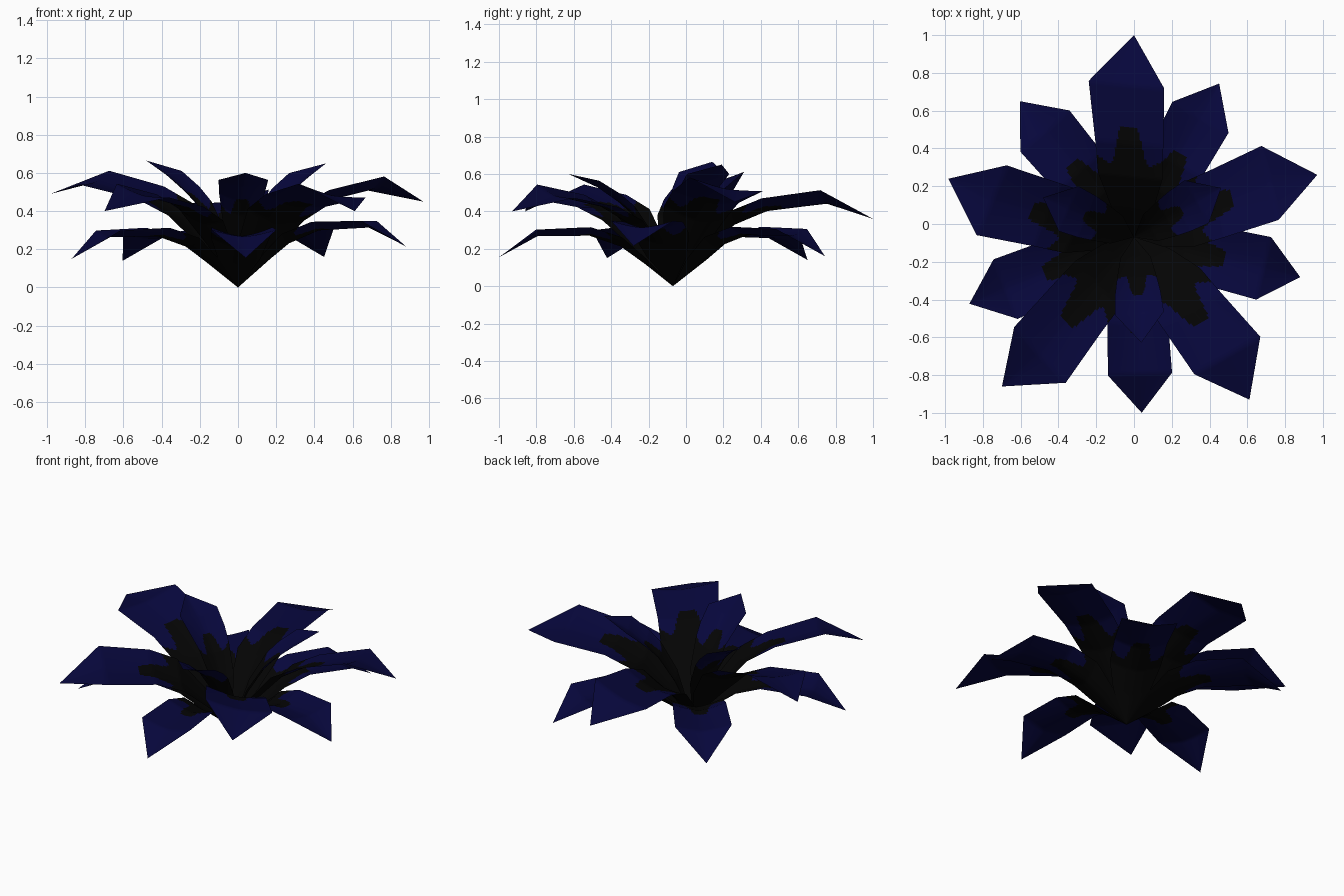
import bpy, bmesh
from math import radians, sin, cos, exp
from mathutils import Vector

cube = bpy.data.objects.get("Cube")
if cube:
    bpy.data.objects.remove(cube)


def material(name, rgb):
    m = bpy.data.materials.new(name)
    m.use_nodes = True
    m.diffuse_color = (*rgb, 1)
    m.node_tree.nodes["Principled BSDF"].inputs["Base Color"].default_value = (*rgb, 1)
    return m


BLUE = material("midnight_blue", (0.002, 0.002, 0.044))
BLACK = material("near_black", (0.0012, 0.0012, 0.0012))
HEART = Vector((0, -0.07, 0))    # point where all petals meet
ROWS, COLS = 14, 32              # fineness of the painted throat edge


def throat(u):
    """How far the dark patch reaches along the petal: a long middle lobe, two short side lobes."""
    return 0.35 + 0.2 * exp(-(u / 0.42) ** 4) + 0.05 * u ** 4


def petal(name, stations, angle, length, lift, roll, skew):
    """Stations: fraction of length, half width, height, edge rise, sideways sway."""
    a = radians(angle)
    out, left = Vector((cos(a), sin(a), 0)), Vector((-sin(a), cos(a), 0))
    rings = [stations[0]]
    for p, q in zip(stations, stations[1:]):
        for k in range(1, ROWS + 1):
            rings.append([i + (j - i) * k / ROWS for i, j in zip(p, q)])
    bm = bmesh.new()
    grid = []
    for f, width, height, rise, sway in rings:
        row = []
        for c in range(COLS + 1):
            u = 2 * c / COLS - 1
            z = height + lift * f + rise * abs(u) ** 1.5 - roll * u * width
            co = HEART + out * (f * length + skew * u * width)
            row.append(bm.verts.new(co + left * (u * width + sway) + Vector((0, 0, z))))
        grid.append(row)
    for r in range(len(rings) - 1):
        f = (rings[r][0] + rings[r + 1][0]) / 2
        for c in range(COLS):
            u = (2 * c + 1) / COLS - 1
            face = bm.faces.new((grid[r][c], grid[r + 1][c], grid[r + 1][c + 1], grid[r][c + 1]))
            face.material_index = 1 if f < throat(u) else 0
            face.smooth = True
    bmesh.ops.remove_doubles(bm, verts=bm.verts, dist=0.0001)
    bmesh.ops.recalc_face_normals(bm, faces=bm.faces)
    if sum(f.normal.z for f in bm.faces) < 0:
        bmesh.ops.reverse_faces(bm, faces=bm.faces)
    me = bpy.data.meshes.new(name)
    bm.to_mesh(me)
    bm.free()
    me.materials.append(BLUE)
    me.materials.append(BLACK)
    bpy.context.collection.objects.link(bpy.data.objects.new(name, me))


def tier(name, stations, roll, skew, petals):
    for n, (angle, length, tip) in enumerate(petals, 1):
        petal(f"{name}_petal_{n}", stations, angle, length, tip - stations[-1][2], roll, skew)


# Lower ring: drooping narrow petals whose bases close into a bowl
tier("lower", [(0, 0, 0, 0, 0), (0.16, 0.11, 0.12, 0.03, 0), (0.3, 0.155, 0.215, 0.05, 0),
               (0.48, 0.16, 0.275, 0.045, 0), (0.78, 0.17, 0.275, 0.035, 0), (1, 0, 0.165, 0, 0)], 0, 0,
     [(61, 0.93, 0.16), (130, 0.94, 0.14), (202, 0.94, 0.15), (272.5, 0.93, 0.155), (346.5, 0.905, 0.215)])

# Middle ring: large petals, each rolled and swept to one side
tier("middle", [(0, 0, 0, 0, 0), (0.14, 0.11, 0.18, 0.03, 0.01), (0.3, 0.17, 0.345, 0.04, 0.02),
                (0.46, 0.18, 0.43, 0.03, 0.025), (0.755, 0.2, 0.49, 0.025, 0.04), (1, 0, 0.41, 0, 0)], 0.18, 0.1,
     [(90, 1.07, 0.36), (162.5, 1.03, 0.49), (228.5, 1.055, 0.4), (305.4, 1.055, 0.4), (18.8, 1.025, 0.45)])

# Inner ring: three short upright cupped petals
tier("inner", [(0, 0, 0, 0, 0), (0.19, 0.08, 0.23, 0.05, 0), (0.38, 0.105, 0.39, 0.05, 0),
               (0.52, 0.12, 0.465, 0.045, 0), (0.72, 0.13, 0.55, 0.035, 0), (1, 0, 0.63, 0, 0)], 0, 0,
     [(274, 0.56, 0.6), (156.4, 0.525, 0.665), (29.5, 0.53, 0.65)])
